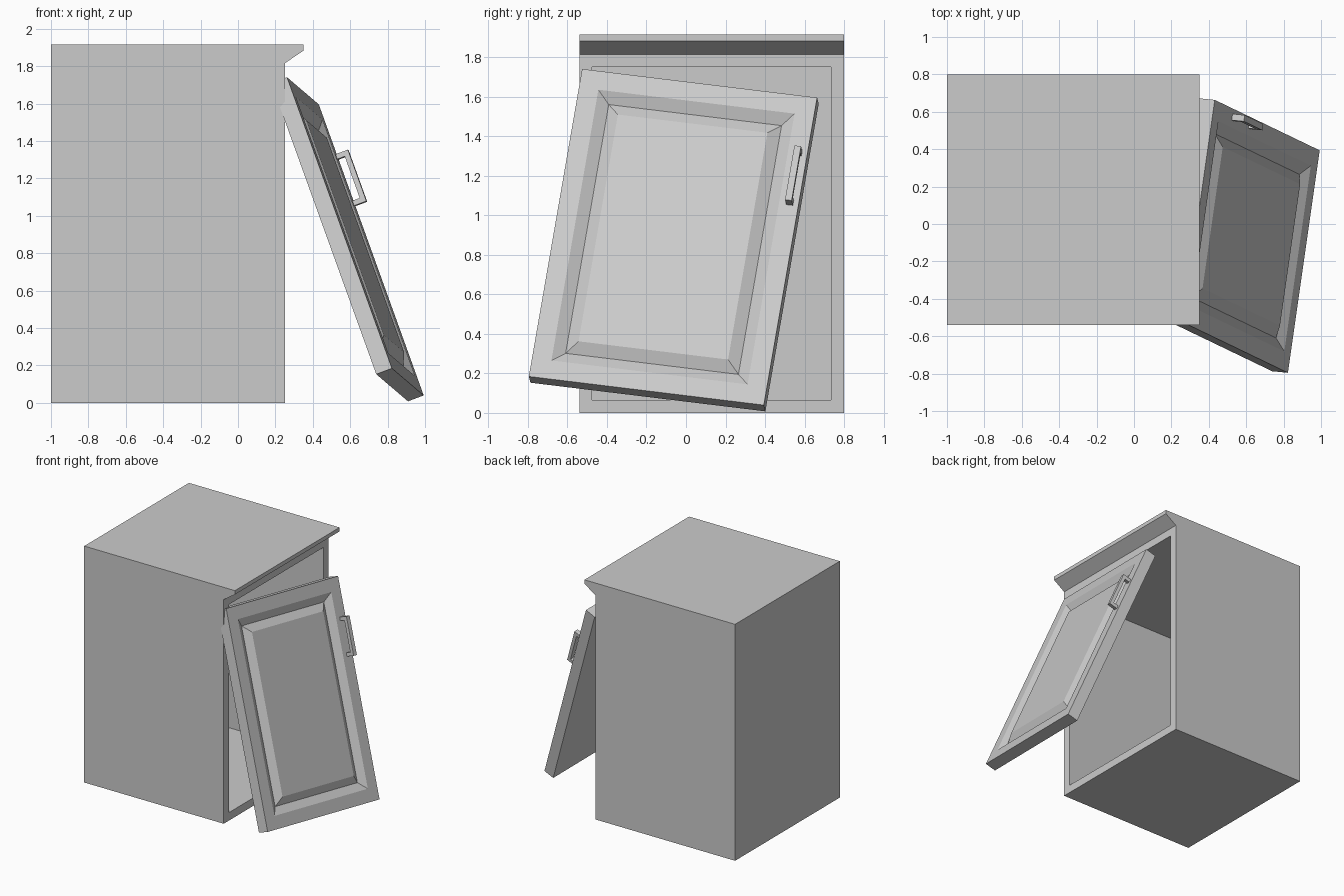
import bpy, bmesh
from mathutils import Matrix, Vector

if "Cube" in bpy.data.objects:
    bpy.data.objects.remove(bpy.data.objects["Cube"])


def finish(bm, name, matrix=None):
    bmesh.ops.recalc_face_normals(bm, faces=bm.faces)
    me = bpy.data.meshes.new(name)
    bm.to_mesh(me)
    bm.free()
    ob = bpy.data.objects.new(name, me)
    bpy.context.collection.objects.link(ob)
    if matrix:
        ob.matrix_world = matrix
    return ob


def extrude_profile(points, vec):
    bm = bmesh.new()
    face = bm.faces.new([bm.verts.new(p) for p in points])
    ext = bmesh.ops.extrude_face_region(bm, geom=[face])
    verts = [g for g in ext['geom'] if isinstance(g, bmesh.types.BMVert)]
    bmesh.ops.translate(bm, verts=verts, vec=vec)
    bmesh.ops.recalc_face_normals(bm, faces=bm.faces)
    bm.normal_update()
    return bm


def step_inset(bm, face, thickness, shift):
    bmesh.ops.inset_region(bm, faces=[face], thickness=thickness, use_even_offset=True)
    bmesh.ops.translate(bm, verts=face.verts, vec=shift)


# Cabinet body: side profile with cornice lip, hollowed through the open face
Y0, Y1 = -0.54, 0.80
profile = [(-1, 0), (0.25, 0), (0.25, 1.815), (0.35, 1.883), (0.35, 1.915), (-1, 1.915)]
bm = extrude_profile([(x, Y0, z) for x, z in profile], (0, Y1 - Y0, 0))
opening = max((f for f in bm.faces if f.normal.x > 0.99), key=lambda f: f.calc_area())
step_inset(bm, opening, 0.065, (0, 0, 0))
step_inset(bm, opening, 0.00001, (-1.185, 0, 0))
bmesh.ops.remove_doubles(bm, verts=bm.verts, dist=0.0001)
finish(bm, "cabinet_body")

# Frame of the loose, leaning door: local x across, y up, z outward
across = Vector((0.17, 1.19, -0.145)).normalized()
out = across.cross(Vector((-0.56, 0.275, 1.555))).normalized()
up = out.cross(across)
door_frame = Matrix((across, up, out)).transposed().to_4x4()
door_frame.translation = (0.6275, -0.066, 0.89)

# Door with a bevelled groove around a raised panel
W, H, T = 0.605, 0.838, 0.09
bm = extrude_profile([(-W, -H, 0), (W, -H, 0), (W, H, 0), (-W, H, 0)], (0, 0, -T))
panel = max(bm.faces, key=lambda f: f.normal.z)
for thickness, dz in ((0.10, 0), (0.06, -0.035), (0.06, 0.035)):
    step_inset(bm, panel, thickness, (0, 0, dz))
finish(bm, "door", door_frame)

# Bracket handle: U profile extruded across its width
hx, hy, w, L, h, t = 0.56, 0.395, 0.034, 0.148, 0.07, 0.028
u_shape = [(-L, 0), (-L, h), (L, h), (L, 0), (L - t, 0), (L - t, h - t), (t - L, h - t), (t - L, 0)]
bm = extrude_profile([(hx - w / 2, hy + y, z) for y, z in u_shape], (w, 0, 0))
finish(bm, "door_handle", door_frame)
